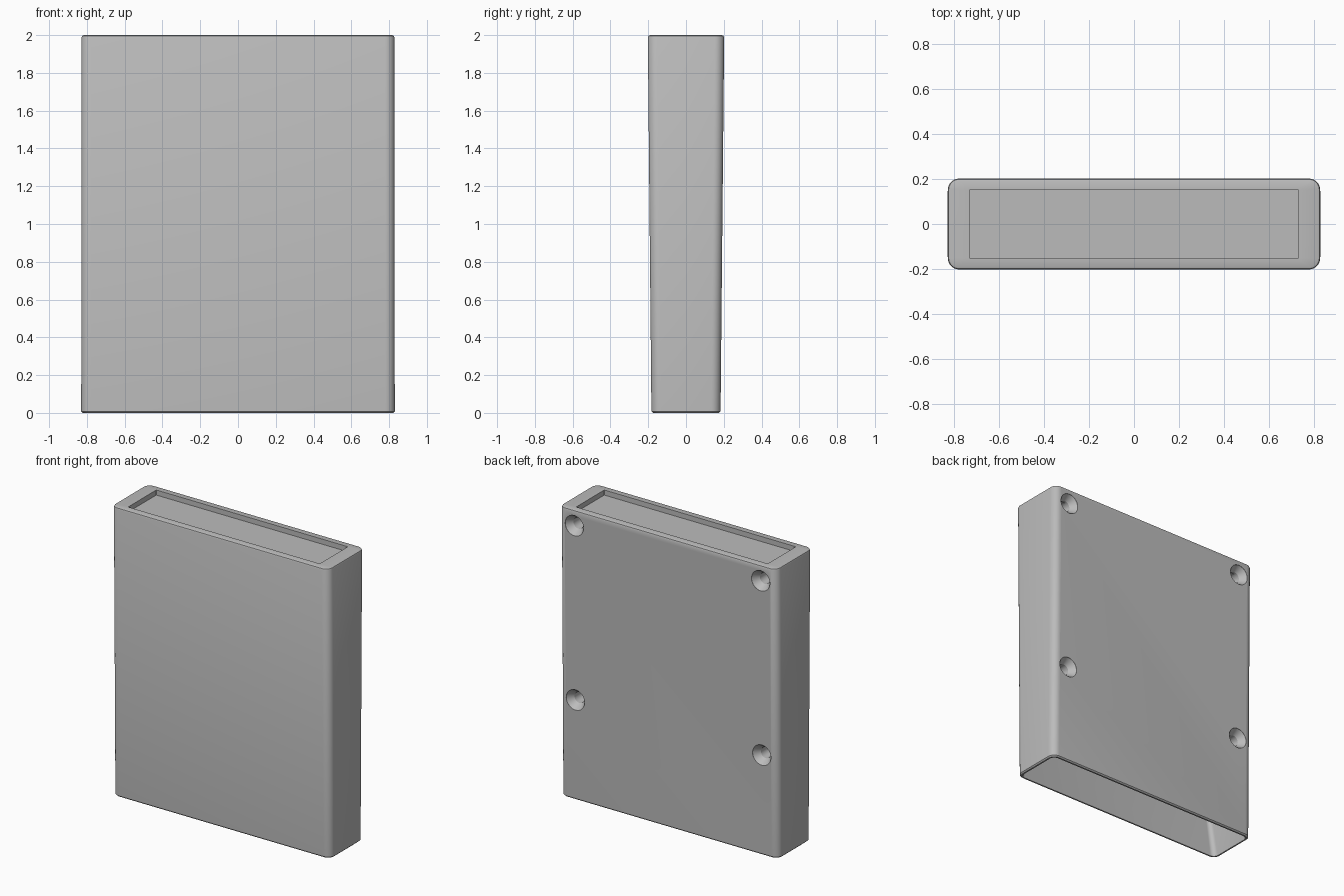
import bpy, bmesh, math
from mathutils import Matrix, Vector

if "Cube" in bpy.data.objects:
    bpy.data.objects.remove(bpy.data.objects["Cube"])

grey = bpy.data.materials.new("plain grey plastic")
grey.diffuse_color = (0.5, 0.5, 0.5, 1)
grey.use_nodes = True
grey.node_tree.nodes["Principled BSDF"].inputs["Base Color"].default_value = grey.diffuse_color


def depth(z):
    """Half depth of the tapered case at height z."""
    return 0.183 + 0.0095 * z


def half_ring(hx, hy, r, z, side, n=8):
    """Half of a rounded rectangle, from +x round to -x."""
    pts = [(hx, 0)]
    for cx, start in ((hx - r, 0), (r - hx, 90)):
        for i in range(n + 1):
            a = math.radians(start + 90 * i / n)
            pts.append((cx + r * math.cos(a), hy - r + r * math.sin(a)))
    pts.append((-hx, 0))
    return [Vector((x, side * y, z)) for x, y in pts]


def finish(bm, name, smooth=True):
    bmesh.ops.recalc_face_normals(bm, faces=bm.faces[:])
    me = bpy.data.meshes.new(name)
    bm.to_mesh(me)
    bm.free()
    ob = bpy.data.objects.new(name, me)
    bpy.context.collection.objects.link(ob)
    me.materials.append(grey)
    return ob


def smooth(ob):
    bpy.ops.object.select_all(action='DESELECT')
    ob.select_set(True)
    bpy.context.view_layer.objects.active = ob
    bpy.ops.object.shade_smooth_by_angle(angle=math.radians(30))


def case_half(name, side):
    """Hollow half shell: cavity, bottom lip, outer wall, top rim, recess."""
    rings = [
        (0.76, depth(1.93) - 0.025, 0.03, 1.93),
        (0.77, depth(0.25) - 0.022, 0.03, 0.25),
        (0.812, depth(0) - 0.018, 0.035, 0.0),
        (0.822, depth(0) - 0.008, 0.045, 0.0),
        (0.83, depth(0), 0.05, 0.008),
        (0.828, depth(2), 0.05, 1.988),
        (0.8245, depth(2) - 0.0035, 0.0465, 1.9965),
        (0.816, depth(2) - 0.012, 0.038, 2.0),
        (0.73, 0.153, 0.003, 2.0),
        (0.73, 0.153, 0.003, 1.965),
    ]
    bm = bmesh.new()
    loops = [[bm.verts.new(p) for p in half_ring(*r, side)] for r in rings]
    for a, b in zip(loops, loops[1:]):
        for i in range(len(a) - 1):
            bm.faces.new((a[i], a[i + 1], b[i + 1], b[i]))
    bm.faces.new(loops[0])
    bm.faces.new(loops[-1])
    # mating face along the seam
    bm.faces.new([l[0] for l in loops] + [l[-1] for l in reversed(loops)])
    return finish(bm, name)


def lathe(name, profile, centre, seg=40):
    """Turn (radius, depth) points about an axis running into the back face."""
    bm = bmesh.new()
    rows = []
    for r, d in profile:
        if r == 0:
            rows.append([bm.verts.new((0, -d, 0))] * seg)
        else:
            rows.append([bm.verts.new((r * math.cos(2 * math.pi * i / seg), -d,
                                       r * math.sin(2 * math.pi * i / seg)))
                         for i in range(seg)])
    for a, b in zip(rows, rows[1:]):
        for i in range(seg):
            j = (i + 1) % seg
            quad = list(dict.fromkeys((a[i], a[j], b[j], b[i])))
            bm.faces.new(quad)
    bmesh.ops.transform(bm, matrix=Matrix.Translation(centre), verts=bm.verts[:])
    return finish(bm, name)


front = case_half("front_shell", -1)
back = case_half("back_shell", 1)

# countersunk screw wells in the back, each on a post reaching the front shell
WELL = [(0, 0.13), (0.034, 0.13), (0.038, 0.045), (0.07, 0.001),
        (0.07, 0.028), (0.06, 0.036), (0.06, 0.345), (0, 0.345)]
HOLE = [(0, -0.05), (0.07, -0.05), (0.07, 0.028), (0, 0.028)]
for z in (0.69, 1.895):
    for x in (-0.71, 0.71):
        centre = (x, depth(z), z)
        cutter = lathe("hole_cutter", [HOLE[0], HOLE[1], (0.07, 0.06), (0, 0.06)], centre)
        cutter.hide_render = True
        mod = back.modifiers.new("hole", 'BOOLEAN')
        mod.operation = 'DIFFERENCE'
        mod.solver = 'EXACT'
        mod.object = cutter
        bpy.context.view_layer.objects.active = back
        bpy.ops.object.modifier_apply(modifier=mod.name)
        bpy.data.objects.remove(cutter)
        smooth(lathe("screw_well", WELL, centre))

smooth(front)
smooth(back)
